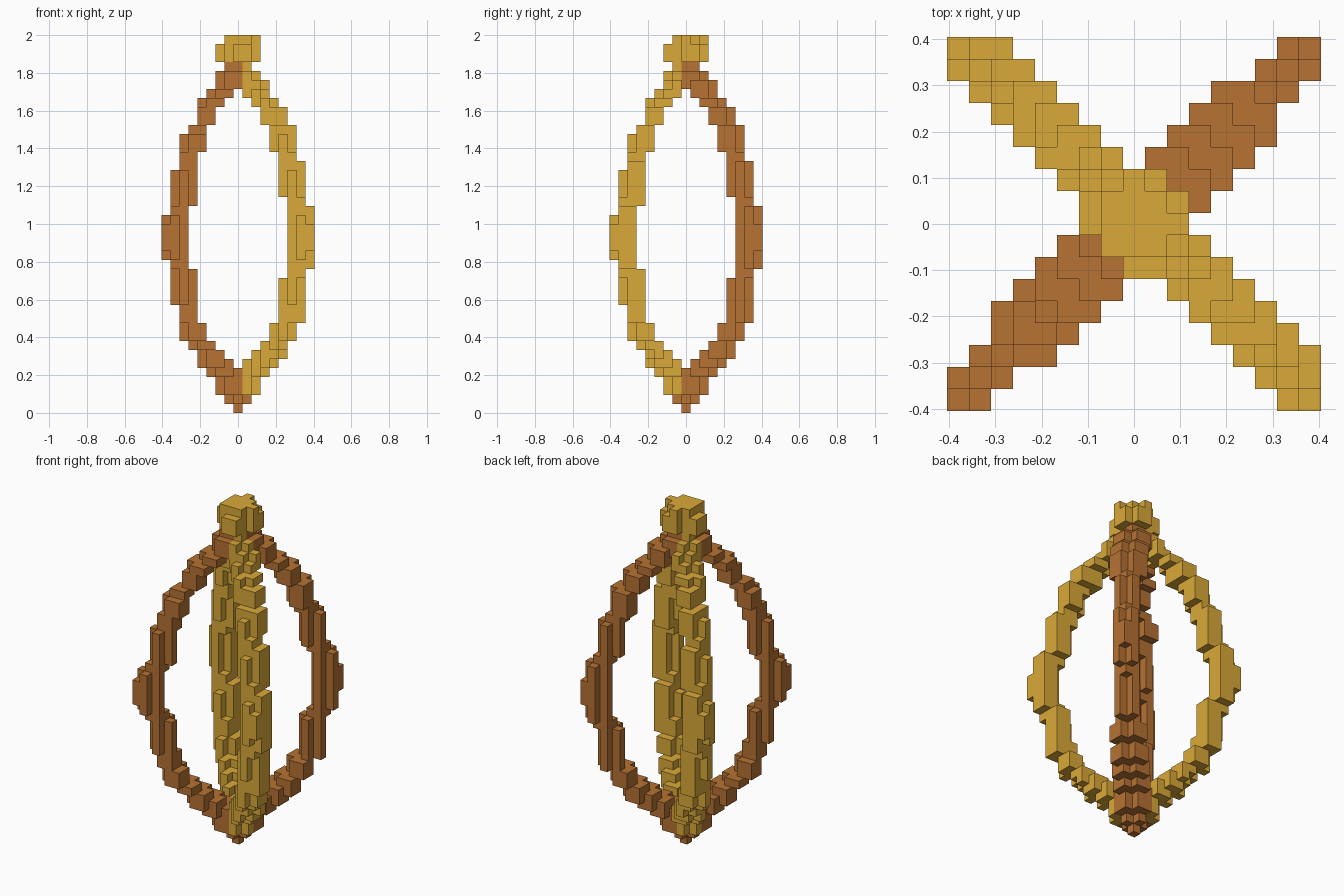
import bpy, bmesh
from mathutils import Vector

cube = bpy.data.objects.get("Cube")
if cube:
    bpy.data.objects.remove(cube, do_unlink=True)

UNIT = 2 / 42          # edge of one block
MIDDLE = 19            # layer where the ribs are widest


def material(name, rgb):
    m = bpy.data.materials.new(name)
    m.use_nodes = True
    m.diffuse_color = (*rgb, 1)
    m.node_tree.nodes["Principled BSDF"].inputs["Base Color"].default_value = (*rgb, 1)
    return m


GOLD = material("gold", (0.70, 0.40, 0.041))
BROWN = material("brown", (0.468, 0.168, 0.032))

# Distance from the middle layer at which a rib steps inward by one block
OUTER = {
    (1, False): (3, 9, 11, 13, 14, 15, 17, 18),
    (1, True): (3, 8, 12, 14, 15, 17, 18, 19),
    (-1, False): (2, 7, 11, 12, 14, 15, 17, 18),
    (-1, True): (2, 7, 11, 12, 15, 16, 18, 19),
}
INNER = {False: (9, 11, 12, 13, 14), True: (9, 12, 14, 15, 16)}


def span(sign, layer):
    """Innermost and outermost block of a rib along one axis."""
    d, upper = abs(layer - MIDDLE), layer > MIDDLE
    outer = 8 - sum(d > t for t in OUTER[sign, upper])
    steps = (4 if sign > 0 else 3,) + INNER[upper]
    inner = 6 - sum(d > t for t in steps)
    return min(inner, outer), outer


def in_width(a, b, sx, sy):
    """Whether a block lies within the rib's width, across its diagonal."""
    if sx != sy:
        return -1 <= a * sx + b * sy <= 2
    return abs(a - b) <= (1 if max(a, b) >= 7 else 2)


def rib(sx, sy):
    """Blocks of one bowed rib in the given diagonal quarter."""
    cells = set()
    for k in range(39):
        d = abs(k - MIDDLE)
        ix, ox = span(sx, k)
        iy, oy = span(sy, k)
        wide = min(ox - ix, oy - iy) >= 2
        joined = ix == 0 and iy == 0
        pointed = joined and k < MIDDLE and ox > 0
        for a in range(ix, ox + 1):
            for b in range(iy, oy + 1):
                if not in_width(a, b, sx, sy):
                    continue
                if (a, b) == (ox, oy) and d > 1 and (wide or pointed):
                    continue
                if (a, b) == (ix, iy) and wide and not joined:
                    continue
                cells.add((a * sx, b * sy, k))
    return cells


def build(name, cells, mat):
    """Outer skin of a set of blocks."""
    bm = bmesh.new()
    verts = {}

    def vert(p):
        key = tuple(round(c * 2) for c in p)
        if key not in verts:
            verts[key] = bm.verts.new(p * UNIT)
        return verts[key]

    for cell in cells:
        centre = Vector(cell) + Vector((0, 0, 0.5))
        for axis in range(3):
            for s in (-1, 1):
                n = Vector((0, 0, 0))
                n[axis] = s
                if tuple(int(c + n[i]) for i, c in enumerate(cell)) in cells:
                    continue
                u = Vector((0, 0, 0))
                u[(axis + 1) % 3] = 0.5
                v = n.cross(u)
                mid = centre + n / 2
                corners = (mid - u - v, mid + u - v, mid + u + v, mid - u + v)
                bm.faces.new([vert(p) for p in corners])
    mesh = bpy.data.meshes.new(name)
    bm.to_mesh(mesh)
    bm.free()
    mesh.materials.append(mat)
    bpy.context.collection.objects.link(bpy.data.objects.new(name, mesh))


# Brown hoop, and the gold hoop crossing it
brown = rib(1, 1) | rib(-1, -1)
gold = (rib(1, -1) | rib(-1, 1)) - brown
build("brown_hoop", brown, BROWN)
build("gold_hoop", gold, GOLD)

# Rounded knob on top: a square core with a lobe on each side
knob = set()
for k in range(39, 42):
    knob |= {(x, y, k) for x in (-1, 0, 1) for y in (-1, 0, 1)}
    sides = (2,) if k == 41 else (-2, 2)
    lobe = (0,) if k == 41 else (0, 1)
    for s in sides:
        for t in lobe:
            knob |= {(s, t, k), (t, s, k)}
build("top_knob", knob, GOLD)
